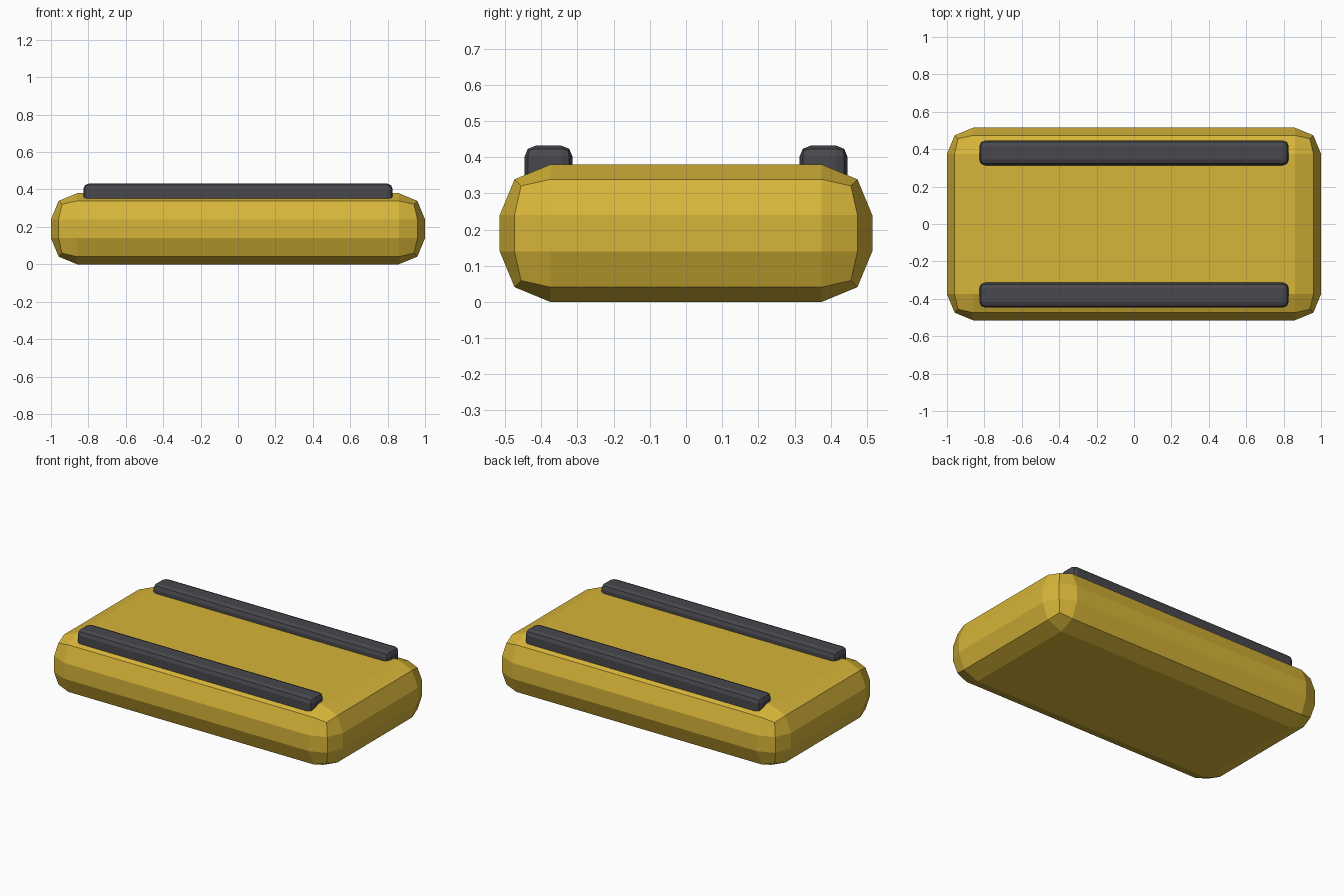
import bpy
import bmesh
from mathutils import Matrix, Vector

cube = bpy.data.objects.get("Cube")
if cube:
    bpy.data.objects.remove(cube, do_unlink=True)


def make_material(name, color):
    mat = bpy.data.materials.new(name)
    mat.use_nodes = True
    mat.diffuse_color = color
    mat.node_tree.nodes["Principled BSDF"].inputs["Base Color"].default_value = color
    return mat


def rounded_box(name, low, high, radius, mat):
    """Box between two corners, every edge rounded in two flat steps."""
    low, high = Vector(low), Vector(high)
    bm = bmesh.new()
    bmesh.ops.create_cube(bm, size=1, matrix=Matrix.LocRotScale(
        (low + high) / 2, None, high - low))
    bmesh.ops.bevel(bm, geom=bm.edges[:], offset=radius, offset_type='OFFSET',
                    segments=2, profile=0.5, affect='EDGES')
    mesh = bpy.data.meshes.new(name)
    bm.to_mesh(mesh)
    bm.free()
    mesh.materials.append(mat)
    obj = bpy.data.objects.new(name, mesh)
    bpy.context.collection.objects.link(obj)
    return obj


yellow = make_material("mustard yellow", (0.68, 0.46, 0.04, 1))
grey = make_material("dark grey", (0.065, 0.065, 0.075, 1))

# Main body
rounded_box("body", (-1, -0.515, 0), (1, 0.515, 0.38), 0.14, yellow)

# Rails along the front and back of the top
for name, y in (("front_rail", -0.38), ("back_rail", 0.38)):
    rounded_box(name, (-0.827, y - 0.066, 0.30), (0.827, y + 0.066, 0.432), 0.03, grey)
